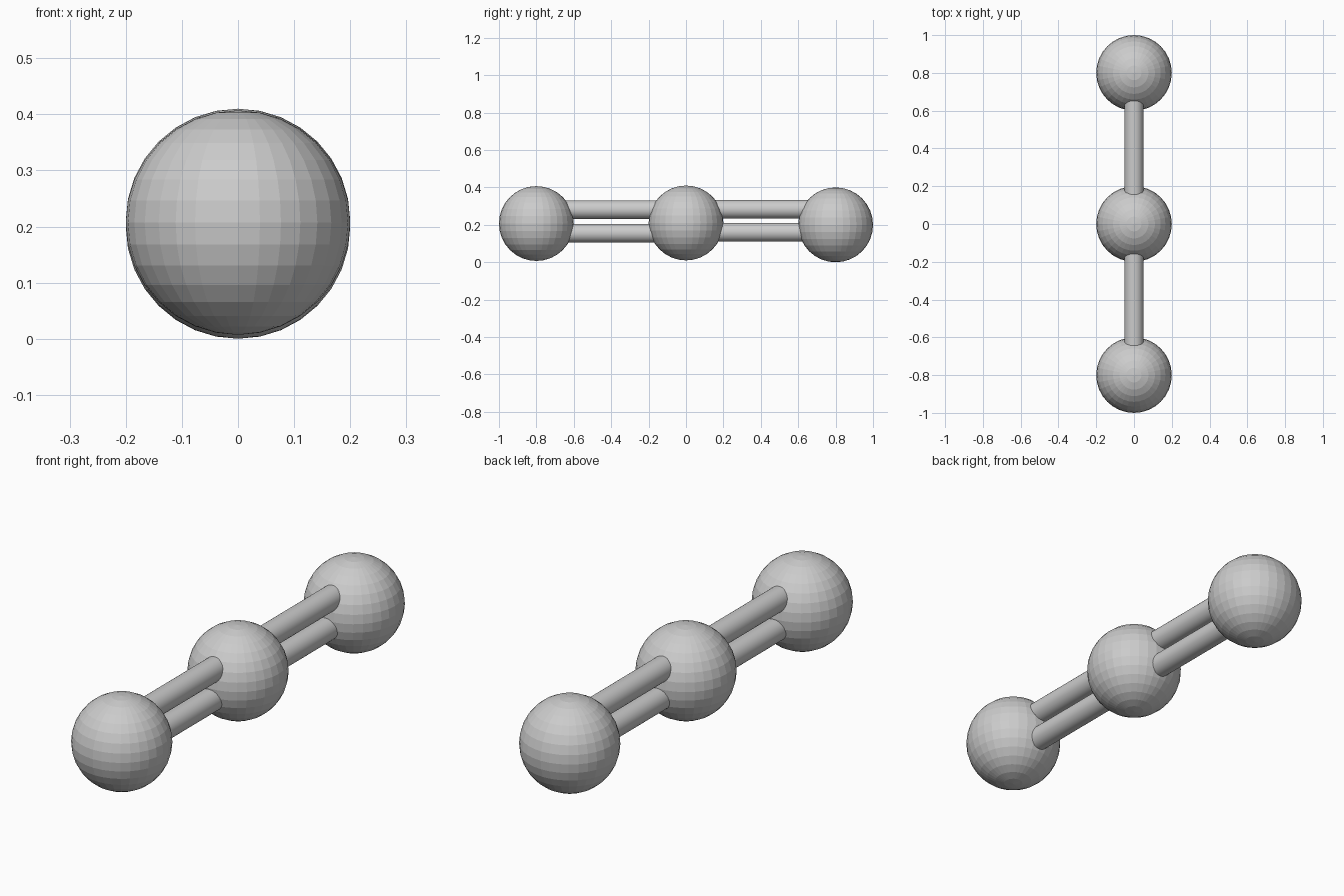
import bpy, math

if "Cube" in bpy.data.objects:
    bpy.data.objects.remove(bpy.data.objects["Cube"])

# Atoms: three faceted balls in a row along y
def atom(name, y, z):
    bpy.ops.mesh.primitive_uv_sphere_add(segments=32, ring_count=16, radius=0.2, location=(0, y, z))
    bpy.context.object.name = name

# Bonds: rods lying along y, ends buried inside the balls
def bond(name, y, z):
    bpy.ops.mesh.primitive_cylinder_add(vertices=32, radius=0.05, depth=0.52, location=(0, y, z),
                                        rotation=(math.pi / 2, 0, 0))
    bpy.context.object.name = name
    bpy.ops.object.shade_smooth_by_angle()

for name, y, z in (("front_ball", -0.8, 0.207), ("middle_ball", 0, 0.21), ("back_ball", 0.8, 0.2)):
    atom(name, y, z)

# Two parallel rods on each side of the middle ball
for side, y, heights in (("front", -0.4, (0.155, 0.281)), ("back", 0.4, (0.16, 0.283))):
    for level, z in zip(("lower", "upper"), heights):
        bond(f"{side}_{level}_rod", y, z)
